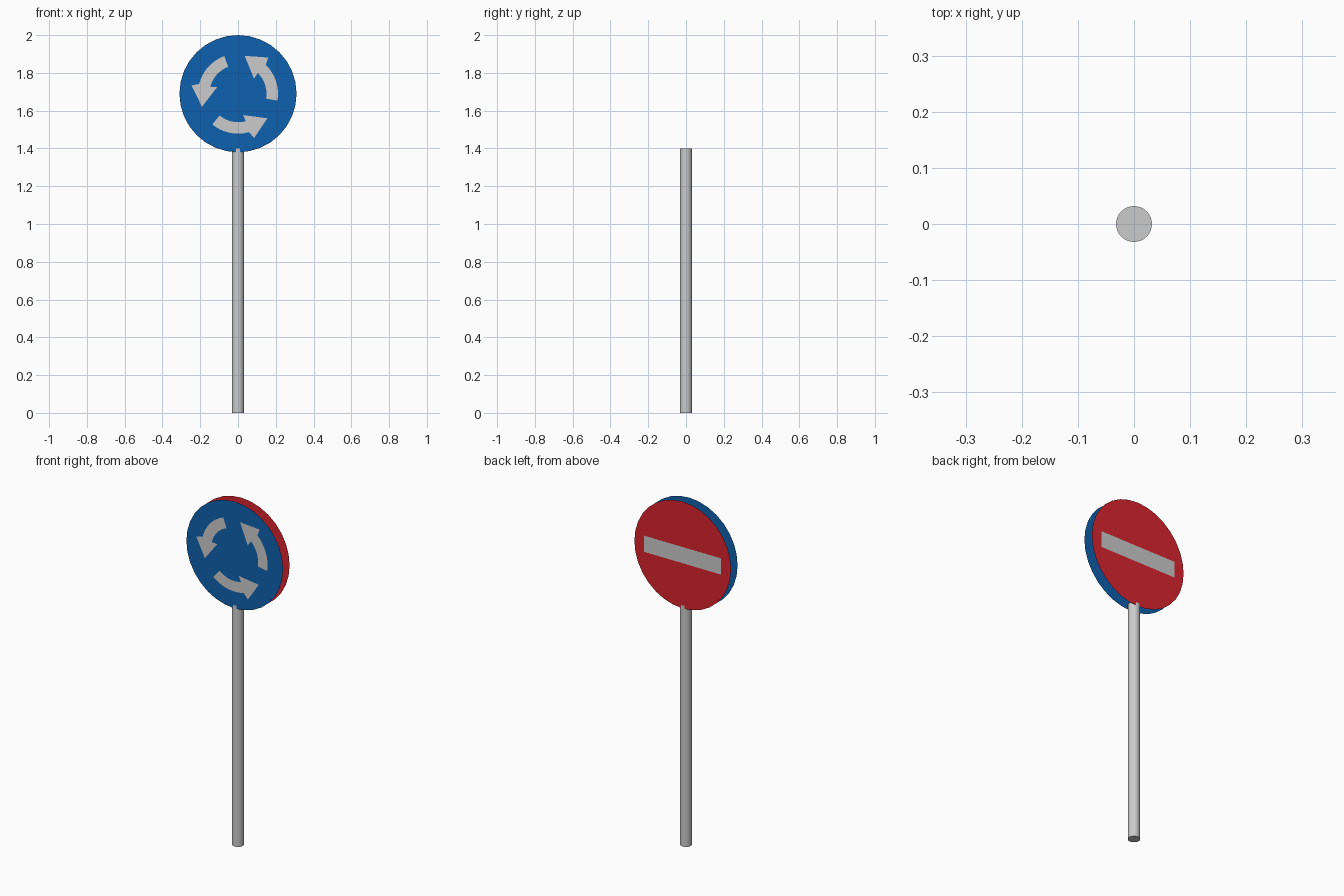
import bpy, bmesh, math

if "Cube" in bpy.data.objects:
    bpy.data.objects.remove(bpy.data.objects["Cube"])

CZ, R, GAP = 1.69, 0.31, 0.03   # sign centre height, radius, half gap between plates


def material(name, rgb):
    m = bpy.data.materials.new(name)
    m.diffuse_color = (*rgb, 1)
    m.use_nodes = True
    m.node_tree.nodes["Principled BSDF"].inputs["Base Color"].default_value = m.diffuse_color
    return m


grey = material("light grey", (0.60, 0.60, 0.60))
blue = material("sign blue", (0.0045, 0.12, 0.43))
red = material("sign red", (0.70, 0.018, 0.028))


def finish(name, bm, mats):
    me = bpy.data.meshes.new(name)
    bm.to_mesh(me)
    bm.free()
    for m in mats:
        me.materials.append(m)
    ob = bpy.data.objects.new(name, me)
    bpy.context.collection.objects.link(ob)
    return ob


def polar(r, deg):
    a = math.radians(deg)
    return r * math.cos(a), r * math.sin(a)


def circle(r, n=32):
    return [polar(r, 360 * i / n) for i in range(n)]


def plate(name, outline, y, mat, rim=0.0):
    """Flat sheet facing away from the pole; optional grey rim."""
    bm = bmesh.new()
    pts = outline if y < 0 else outline[::-1]
    face = bm.faces.new([bm.verts.new((x, y, CZ + z)) for x, z in pts])
    if rim:
        edge = bmesh.ops.inset_region(bm, faces=[face], thickness=rim, use_even_offset=True)
        for f in edge["faces"]:
            f.material_index = 1
    return finish(name, bm, [mat, grey])


# Post
bm = bmesh.new()
bmesh.ops.create_cone(bm, cap_ends=True, segments=32, radius1=0.032, radius2=0.032, depth=1.4)
bmesh.ops.translate(bm, verts=bm.verts, vec=(0, 0, 0.7))
for f in bm.faces:
    f.smooth = len(f.verts) == 4
for e in bm.edges:
    e.smooth = all(len(f.verts) == 4 for f in e.link_faces)
finish("post", bm, [grey])

# Two sheets back to back
plate("roundabout_sheet", circle(R), -GAP, blue, rim=0.021)
plate("no_entry_sheet", circle(R), GAP, red)

# Three curved arrows, turning anticlockwise
for k in range(3):
    t = 120 * k
    steps = [-10 + 56 * i / 8 for i in range(9)]
    outer = [polar(0.212, t + a) for a in steps]
    inner = [polar(0.151, t + a) for a in reversed(steps)]
    head = [polar(0.250, t + 50), polar(0.203, t + 80), polar(0.116, t + 43)]
    plate(f"arrow_{k + 1}", outer + head + inner, -GAP - 0.0015, grey)

# Bar on the back
w, h = 0.246, 0.047
plate("no_entry_bar", [(-w, -h), (w, -h), (w, h), (-w, h)], GAP + 0.0015, grey)
